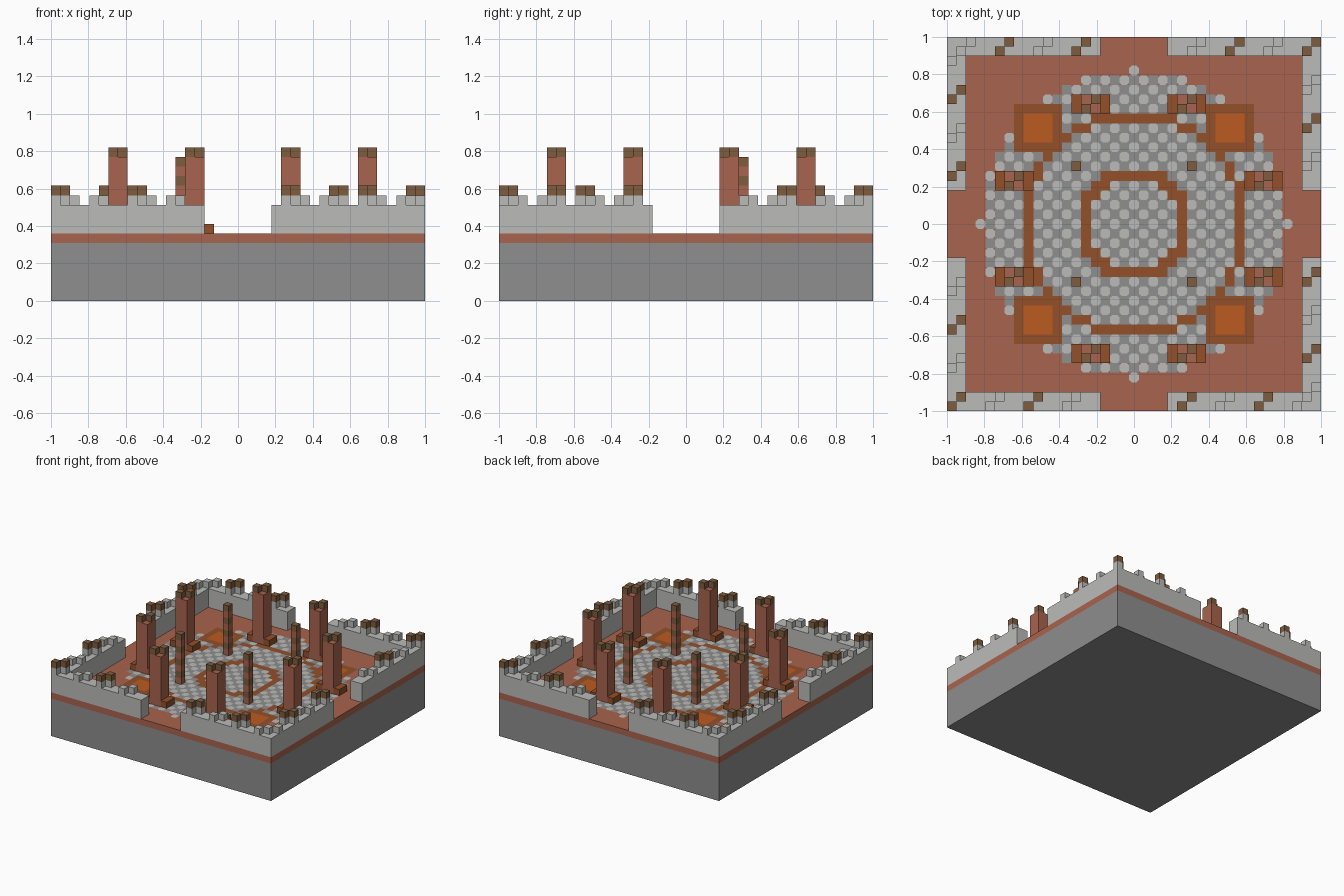
import bpy
import bmesh
from mathutils import Matrix, Vector

V = 2 / 39            # size of one block; block (0, 0) is the centre
HALF = 19
FLOOR = 7             # first block layer above the floor

cube = bpy.data.objects.get("Cube")
if cube:
    bpy.data.objects.remove(cube, do_unlink=True)


def material(name, rgb):
    linear = [((c / 255 + 0.055) / 1.055) ** 2.4 for c in rgb] + [1]
    mat = bpy.data.materials.new(name)
    mat.use_nodes = True
    mat.diffuse_color = linear
    bsdf = mat.node_tree.nodes["Principled BSDF"]
    bsdf.inputs["Base Color"].default_value = linear
    bsdf.inputs["Roughness"].default_value = 0.9
    return mat


STONE = material("dark stone", (142, 142, 142))
LIGHT = material("light stone", (187, 187, 185))
BRICK = material("red brick", (169, 99, 77))
WOOD = material("brown wood", (126, 92, 62))
RUST = material("rust brown", (146, 80, 42))
FIRE = material("orange", (188, 91, 32))


def make(name, bm, mats):
    mesh = bpy.data.meshes.new(name)
    bm.to_mesh(mesh)
    bm.free()
    for mat in mats:
        mesh.materials.append(mat)
    obj = bpy.data.objects.new(name, mesh)
    bpy.context.scene.collection.objects.link(obj)
    return obj


def block(bm, lo, hi, index=0):
    """Box filling the inclusive block range lo..hi."""
    size = Vector([(b - a + 1) * V for a, b in zip(lo, hi)])
    centre = Vector([(a + b) / 2 * V for a, b in zip(lo, hi)])
    centre.z += V / 2
    mat = Matrix.Translation(centre) @ Matrix.Diagonal(size.to_4d())
    verts = bmesh.ops.create_cube(bm, size=1, matrix=mat)["verts"]
    for face in {f for v in verts for f in v.link_faces}:
        face.material_index = index


def blocks(name, mats, boxes):
    bm = bmesh.new()
    for box in boxes:
        block(bm, *box)
    return make(name, bm, mats)


# Foundation and brick course
blocks("foundation", [STONE], [((-HALF, -HALF, 0), (HALF, HALF, FLOOR - 2))])
blocks("brick_course", [BRICK], [((-HALF, -HALF, FLOOR - 1), (HALF, HALF, FLOOR - 1))])

# Outer walls with a gate in the middle of each side
runs = []
for side in (-HALF, HALF - 1):
    for a, b in ((-HALF, -4), (4, HALF)):
        runs.append(((a, side, FLOOR), (b, side + 1, FLOOR + 2)))
    for a, b in ((-HALF + 2, -4), (4, HALF - 2)):
        runs.append(((side, a, FLOOR), (side + 1, b, FLOOR + 2)))
blocks("outer_walls", [LIGHT], runs)

# Battlements run in diagonals, every second one capped with wood
merlons, caps = [], []
cells = range(-HALF, HALF + 1)
for x in cells:
    for y in cells:
        on_wall = max(abs(x), abs(y)) >= HALF - 1 and min(abs(x), abs(y)) > 3
        if on_wall and (x - y) % 4 == 0:
            merlons.append(((x, y, FLOOR + 3),) * 2)
            if (x - y) % 8 == 0:
                caps.append(((x, y, FLOOR + 4),) * 2)
blocks("battlements", [LIGHT], merlons)
blocks("battlement_caps", [WOOD], caps)

# Circular paved floor, coloured by rule
PAVING = [STONE, RUST, FIRE]


def paving(x, y):
    r2 = x * x + y * y
    edge = max(abs(abs(x) - 10), abs(abs(y) - 10))
    if edge <= 2:
        return 2 if edge <= 1 else 1
    if 25 <= r2 < 36 or 121 <= r2 < 144:
        return 1
    return 0


floor_bm, tile_bm = bmesh.new(), bmesh.new()
top = FLOOR * V


def patch(bm, x, y, z, outline, index=0):
    verts = [bm.verts.new(((x + u) * V, (y + w) * V, z)) for u, w in outline]
    bm.faces.new(verts).material_index = index


h, c = 0.5, 0.27
SQUARE = [(-h, -h), (h, -h), (h, h), (-h, h)]
OCTAGON = [(-c, -h), (c, -h), (h, -c), (h, c), (c, h), (-c, h), (-h, c), (-h, -c)]
for x in cells:
    for y in cells:
        r2 = x * x + y * y
        if r2 > 256 and paving(x, y) == 0:
            continue
        kind = paving(x, y)
        light = kind == 0 and (x + y) % 2 == 0
        rim = (abs(x) + 1) ** 2 + y * y > 256 or x * x + (abs(y) + 1) ** 2 > 256
        if not (light and rim):
            patch(floor_bm, x, y, top + 0.001, SQUARE, kind)
        if light:
            patch(tile_bm, x, y, top + 0.002, OCTAGON)
make("arena_paving", floor_bm, PAVING)
make("light_paving_tiles", tile_bm, [LIGHT])

# Ring of eight towers: wide foot, brick shaft, two diagonal cap blocks
spots = [(x, y) for x in (-5, 5) for y in (-14, 12)]
spots += [(x, y) for x in (-13, 13) for y in (-6, 4)]
for n, (x, y) in enumerate(spots, 1):
    z = FLOOR + 8
    blocks(f"tower_{n}", [BRICK, RUST, WOOD], [
        ((x, y, FLOOR), (x + 1, y + 1, z - 1), 0),
        ((x - 1, y, FLOOR), (x - 1, y + 1, FLOOR), 1),
        ((x + 2, y, FLOOR), (x + 2, y + 1, FLOOR), 1),
        ((x, y, z), (x, y, z), 2),
        ((x + 1, y + 1, z), (x + 1, y + 1, z), 2),
    ])

# Four slim banded pillars inside the ring
for n, (x, y) in enumerate([(x, y) for x in (-6, 6) for y in (-6, 6)], 1):
    blocks(f"banded_pillar_{n}", [BRICK, WOOD],
           [((x, y, z), (x, y, z), 1 - z % 2) for z in range(FLOOR, FLOOR + 8)])
